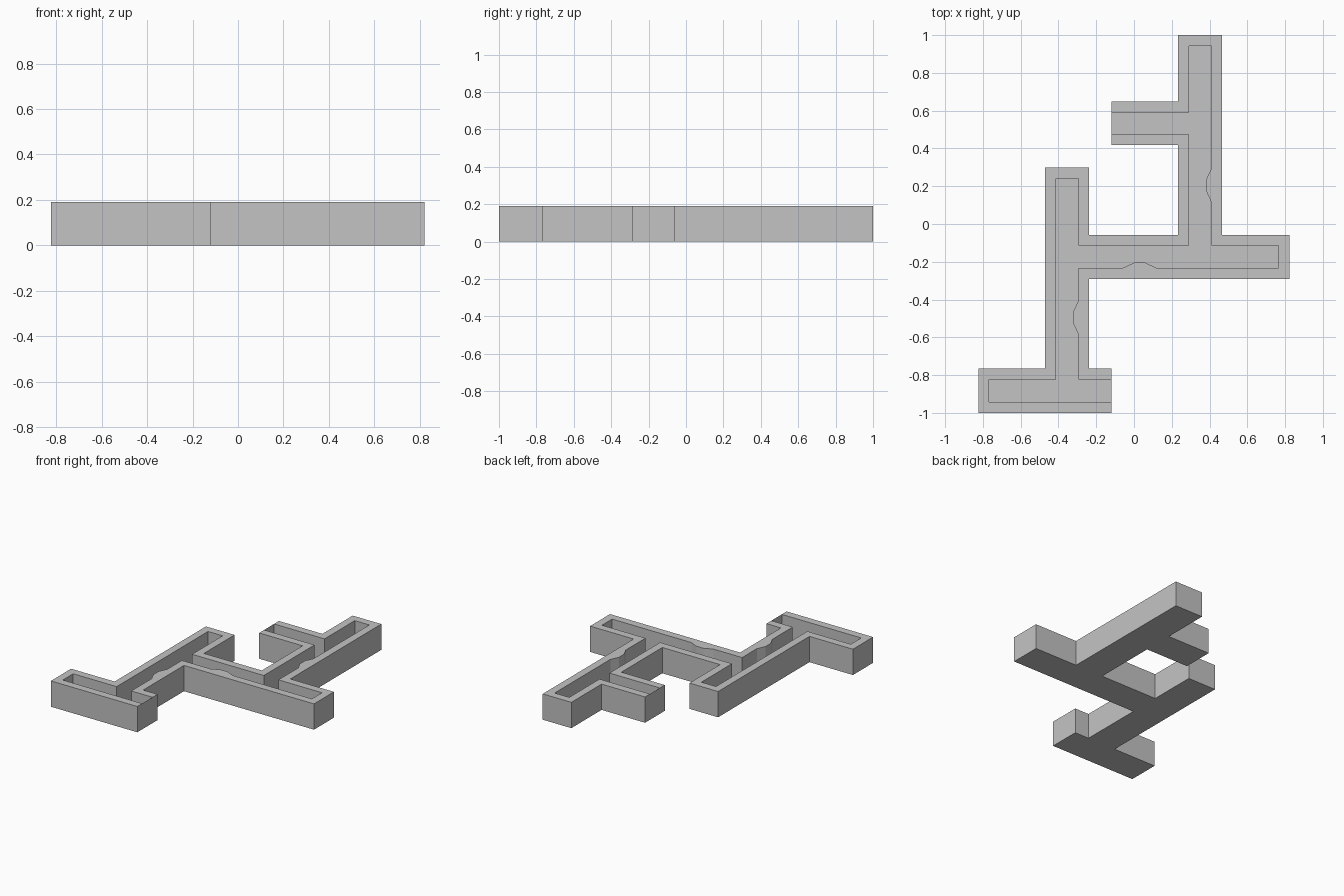
import bpy
import bmesh
from mathutils import Vector

if "Cube" in bpy.data.objects:
    bpy.data.objects.remove(bpy.data.objects["Cube"], do_unlink=True)

HEIGHT, FLOOR, WALL = 0.19, 0.008, 0.057

# Outer outline, counter-clockwise
OUTLINE = [(-0.824, -1), (-0.12, -1), (-0.12, -0.765), (-0.237, -0.765),
           (-0.237, -0.29), (0.822, -0.29), (0.822, -0.058), (0.467, -0.058),
           (0.467, 1), (0.234, 1), (0.234, 0.648), (-0.12, 0.648),
           (-0.12, 0.418), (0.234, 0.418), (0.234, -0.058), (-0.237, -0.058),
           (-0.237, 0.298), (-0.47, 0.298), (-0.47, -0.765), (-0.824, -0.765)]
THIN_ENDS = {1, 11}                            # edges closed by a thin sheet
BULGES = {3: -0.495, 4: 0.03, 7: 0.205}        # edge -> bulge centre along it

outer = [Vector(p) for p in OUTLINE]
count = len(outer)


def inward(i):
    """Unit normal of outline edge i, pointing into the channel."""
    d = (outer[(i + 1) % count] - outer[i]).normalized()
    return Vector((-d.y, d.x))


def shift(i):
    return inward(i) * (0 if i in THIN_ENDS else WALL)


# Inner corners: the two neighbouring wall offsets are perpendicular
inner = [outer[i] + shift(i - 1 if i else count - 1) + shift(i) for i in range(count)]


def inner_run(i):
    """Inner wall points along edge i, including any bulge."""
    a, b = inner[i], inner[(i + 1) % count]
    points = [a]
    if i in BULGES:
        d = (b - a).normalized()
        middle = a + d * (Vector((BULGES[i], BULGES[i])) - a).dot(Vector((abs(d.x), abs(d.y)))) * (d.x + d.y)
        for along, depth in ((-0.09, 0), (-0.03, 0.028), (0.03, 0.028), (0.09, 0)):
            points.append(middle + d * along + inward(i) * depth)
    return points + [b]


bm = bmesh.new()


def face(points):
    bm.faces.new([bm.verts.new(p) for p in points])


def at(p, z):
    return Vector((p.x, p.y, z))


inside = []
for i in range(count):
    a, b = outer[i], outer[(i + 1) % count]
    run = inner_run(i)
    inside += run[:-1]
    # Outer wall
    face([at(a, 0), at(b, 0), at(b, HEIGHT), at(a, HEIGHT)])
    if i in THIN_ENDS:
        continue
    # Rim and inner wall
    face([at(p, HEIGHT) for p in [a, b] + run[::-1]])
    for p, q in zip(run, run[1:]):
        face([at(q, FLOOR), at(p, FLOOR), at(p, HEIGHT), at(q, HEIGHT)])

# Underside and channel floor
face([at(p, 0) for p in reversed(outer)])
face([at(p, FLOOR) for p in inside])
bmesh.ops.remove_doubles(bm, verts=bm.verts, dist=0.0005)

mesh = bpy.data.meshes.new("channel_tray")
bm.to_mesh(mesh)
bm.free()
tray = bpy.data.objects.new("channel_tray", mesh)
bpy.context.collection.objects.link(tray)

# Plain grey
grey = bpy.data.materials.new("plain_grey")
grey.use_nodes = True
colour = (0.55, 0.55, 0.55, 1)
grey.diffuse_color = colour
grey.node_tree.nodes["Principled BSDF"].inputs["Base Color"].default_value = colour
mesh.materials.append(grey)
